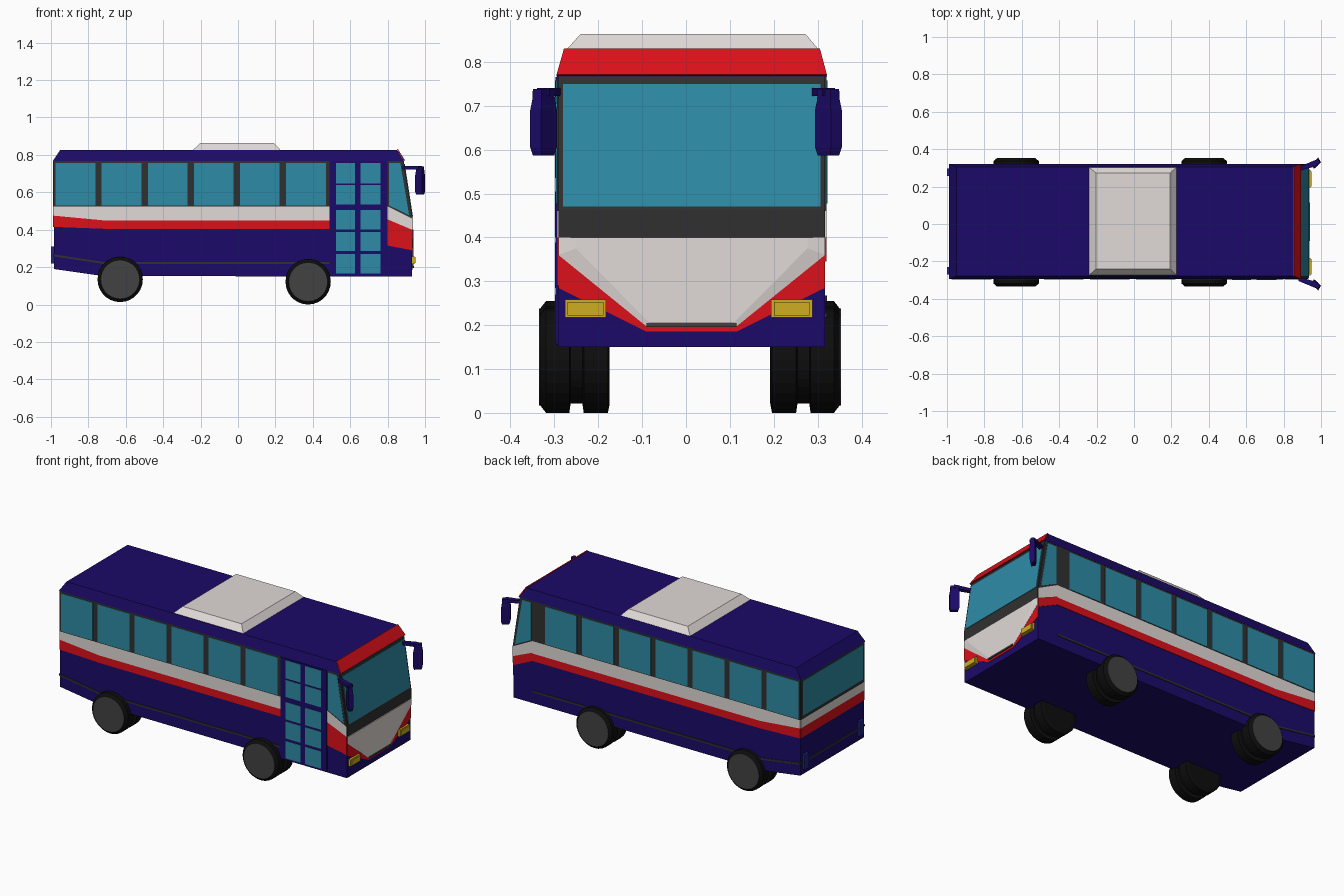
import bpy, bmesh, math
from mathutils import Vector

if "Cube" in bpy.data.objects:
    bpy.data.objects.remove(bpy.data.objects["Cube"])


def material(name, rgb):
    m = bpy.data.materials.new(name)
    m.diffuse_color = (*rgb, 1)
    m.use_nodes = True
    m.node_tree.nodes["Principled BSDF"].inputs["Base Color"].default_value = m.diffuse_color
    return m


BLUE = material("navy_paint", (0.011, 0.003, 0.14))
RED = material("red_paint", (0.72, 0.005, 0.01))
WHITE = material("white_paint", (0.75, 0.70, 0.68))
GLASS = material("tinted_glass", (0.026, 0.26, 0.38))
DARK = material("dark_trim", (0.03, 0.03, 0.03))
HUB = material("hub_grey", (0.055, 0.055, 0.055))
RUBBER = material("rubber", (0.004, 0.004, 0.004))
YELLOW = material("lamp_yellow", (0.62, 0.42, 0.015))
LAMP = material("rear_lamp_blue", (0.015, 0.02, 0.25))

YC, HW = 0.013, 0.304            # body centre line and half width
Y0, Y1 = YC - HW, YC + HW
XF, XR = 0.93, -0.985            # nose and tail


def loft(name, rings, mat):
    """Closed solid through rings with equal point counts."""
    bm = bmesh.new()
    vs = [[bm.verts.new(p) for p in r] for r in rings]
    n = len(vs[0])
    for a, b in zip(vs, vs[1:]):
        for i in range(n):
            j = (i + 1) % n
            bm.faces.new((a[i], a[j], b[j], b[i]))
    bm.faces.new(vs[0])
    bm.faces.new(vs[-1])
    bmesh.ops.recalc_face_normals(bm, faces=bm.faces)
    me = bpy.data.meshes.new(name)
    bm.to_mesh(me)
    bm.free()
    me.materials.append(mat)
    ob = bpy.data.objects.new(name, me)
    bpy.context.collection.objects.link(ob)
    return ob


def prism(name, pts, vec, mat):
    pts = [Vector(p) for p in pts]
    return loft(name, [pts, [p + Vector(vec) for p in pts]], mat)


def side(name, xz, s, off, mat):
    return prism(name, [(x, YC + s * (HW - 0.002), z) for x, z in xz], (0, s * (off + 0.002), 0), mat)


def rear(name, y0, y1, z0, z1, off, mat):
    return prism(name, [(XR + 0.002, y, z) for y, z in rect(y0, y1, z0, z1)], (-off - 0.002, 0, 0), mat)


def front(name, yz, off, mat):
    return prism(name, [(XF - 0.002, y, z) for y, z in yz], (off + 0.002, 0, 0), mat)


def rect(a0, a1, b0, b1):
    return [(a0, b0), (a1, b0), (a1, b1), (a0, b1)]


def flat(x0, x1, y0, y1, z):
    return [(x, y, z) for x, y in rect(x0, x1, y0, y1)]


# Body shell, roof and roof vent
shell = [(XR, 0.19), (-0.72, 0.152), (XF, 0.15), (XF, 0.46), (0.882, 0.77), (XR, 0.77)]
prism("body_shell", [(x, Y0, z) for x, z in shell], (0, 2 * HW, 0), BLUE)
loft("roof", [flat(-0.99, 0.888, Y0 - 0.004, Y1 + 0.004, 0.767),
              flat(-0.95, 0.85, -0.278, 0.305, 0.827)], BLUE)
prism("front_visor", [(0.888, Y0 - 0.004, 0.769), (0.888, Y1 + 0.004, 0.769),
                      (0.85, 0.305, 0.829), (0.85, -0.278, 0.829)], (0.005, 0, 0.002), RED)
loft("roof_vent", [flat(-0.242, 0.228, -0.275, 0.305, 0.825),
                   flat(-0.202, 0.192, -0.24, 0.272, 0.864)], WHITE)

# Side stripes, windows and trim
for s, label, xe, count in ((-1, "right", 0.49, 6), (1, "left", 0.80, 7)):
    side(label + "_white_stripe", [(XR, 0.475), (-0.72, 0.45), (xe, 0.45), (xe, 0.525), (XR, 0.525)], s, 0.003, WHITE)
    side(label + "_red_stripe", [(XR, 0.415), (-0.72, 0.405), (xe, 0.405), (xe, 0.45), (-0.72, 0.45), (XR, 0.475)], s, 0.003, RED)
    side(label + "_trim_line", [(XR, 0.257), (-0.72, 0.217), (xe, 0.217), (xe, 0.228), (-0.72, 0.228), (XR, 0.268)], s, 0.004, DARK)
    side(label + "_window_band", rect(XR, xe, 0.525, 0.767), s, 0.003, DARK)
    for i in range(count):
        x = -0.975 + 0.2465 * i
        side(f"{label}_window_{i + 1}", rect(x, x + 0.212, 0.53, 0.757), s, 0.005, GLASS)
    # Slanted section behind the windscreen
    red_back = 0.315 if s < 0 else 0.405
    red_front = 0.29 if s < 0 else 0.345
    side(label + "_front_white", [(0.80, 0.455), (XF, 0.40), (XF, 0.46), (0.80, 0.525)], s, 0.003, WHITE)
    side(label + "_front_red", [(0.80, red_back), (XF, red_front), (XF, 0.40), (0.80, 0.455)], s, 0.003, RED)
    side(label + "_quarter_frame", [(0.80, 0.525), (XF, 0.46), (0.882, 0.767), (0.80, 0.767)], s, 0.003, DARK)
    side(label + "_quarter_glass", [(0.807, 0.53), (0.915, 0.477), (0.868, 0.757), (0.807, 0.757)], s, 0.005, GLASS)

# Folding door with panes
side("door", rect(0.49, 0.80, 0.155, 0.765), -1, 0.006, BLUE)
for x0, x1 in ((0.525, 0.625), (0.655, 0.763)):
    for z0, z1 in ((0.165, 0.27), (0.285, 0.388), (0.40, 0.505), (0.535, 0.638), (0.648, 0.757)):
        side("door_pane", rect(x0, x1, z0, z1), -1, 0.008, GLASS)

# Rear end
rear("rear_window_frame", Y0, Y1, 0.525, 0.767, 0.003, DARK)
rear("rear_window", Y0 + 0.02, Y1 - 0.02, 0.545, 0.755, 0.005, GLASS)
rear("rear_white_stripe", Y0, Y1, 0.475, 0.525, 0.003, WHITE)
rear("rear_red_stripe", Y0, Y1, 0.415, 0.475, 0.003, RED)
rear("rear_trim_line", Y0, Y1, 0.257, 0.268, 0.004, DARK)
for s in (-1, 1):
    y = YC + s * 0.263
    rear("rear_lamp", y - 0.02, y + 0.02, 0.22, 0.31, 0.014, LAMP)

# Nose: tapered red and white panels, grille bar
front("nose_red", [(Y0, 0.40), (Y0, 0.285), (-0.09, 0.185), (0.115, 0.185), (Y1, 0.285), (Y1, 0.40)], 0.003, RED)
nose = [(Y0, 0.40), (Y0, 0.36), (-0.09, 0.197), (0.115, 0.197), (Y1, 0.36), (Y1, 0.40)]
nose_in = [(Y0 + 0.04, 0.40), (Y0 + 0.04, 0.375), (-0.085, 0.207), (0.11, 0.207), (Y1 - 0.04, 0.375), (Y1 - 0.04, 0.40)]
loft("nose_white", [[(XF, y, z) for y, z in nose], [(XF + 0.004, y, z) for y, z in nose],
                    [(XF + 0.009, y, z) for y, z in nose_in]], WHITE)
front("grille_bar", rect(-0.09, 0.115, 0.196, 0.205), 0.011, HUB)
front("nose_dark_band", rect(Y0, Y1, 0.40, 0.462), 0.004, DARK)


# Windscreen on the sloping face
def slope(y, z):
    return (XF - (z - 0.46) / 0.31 * 0.048, y, z)


prism("windscreen_frame", [slope(y, z) for y, z in rect(Y0, Y1, 0.46, 0.767)], (0.004, 0, 0), DARK)
prism("windscreen", [slope(y, z) for y, z in rect(-0.28, 0.306, 0.47, 0.75)], (0.007, 0, 0), GLASS)

# Headlights and wing mirrors
for s in (-1, 1):
    y = 0.006 + s * 0.235
    front("headlight", rect(y - 0.047, y + 0.047, 0.217, 0.258), 0.014, YELLOW)
    front("headlight_lens", rect(y - 0.041, y + 0.041, 0.222, 0.253), 0.02, YELLOW)
    prism("mirror_arm", [(0.88, s * 0.283, 0.722), (0.88, s * 0.305, 0.722), (0.965, s * 0.34, 0.722),
                         (0.985, s * 0.312, 0.722)], (0, 0, 0.018), BLUE)
    plan = [(0.947, 0.322), (0.985, 0.355), (1.0, 0.33), (0.962, 0.294)]
    cx, cy = 0.974, 0.325
    loft("mirror_head", [[(cx + (x - cx) * k, s * (cy + (t - cy) * k), z) for x, t in plan]
                         for z, k in ((0.587, 0.8), (0.605, 1), (0.69, 1), (0.712, 0.85), (0.738, 0.8))], BLUE)

# Twin-tread wheels, lathed around y
TYRE = [(0.342, 0.103), (0.328, 0.121), (0.275, 0.121), (0.272, 0.1), (0.245, 0.1),
        (0.242, 0.121), (0.187, 0.121), (0.183, 0.1)]
DISC = [(0.335, 0.104), (0.344, 0.104)]
SEG = 28


def lathe(name, profile, x, z, s, mat):
    ang = [2 * math.pi * i / SEG for i in range(SEG)]
    loft(name, [[(x + r * math.cos(a), 0.009 + s * t, z + r * math.sin(a)) for a in ang]
                for t, r in profile], mat)


for s in (-1, 1):
    for label, x, z in (("front", 0.375, 0.121), ("rear", -0.63, 0.134)):
        lathe(label + "_tyre", TYRE, x, z, s, RUBBER)
        lathe(label + "_hub", DISC, x, z, s, HUB)
